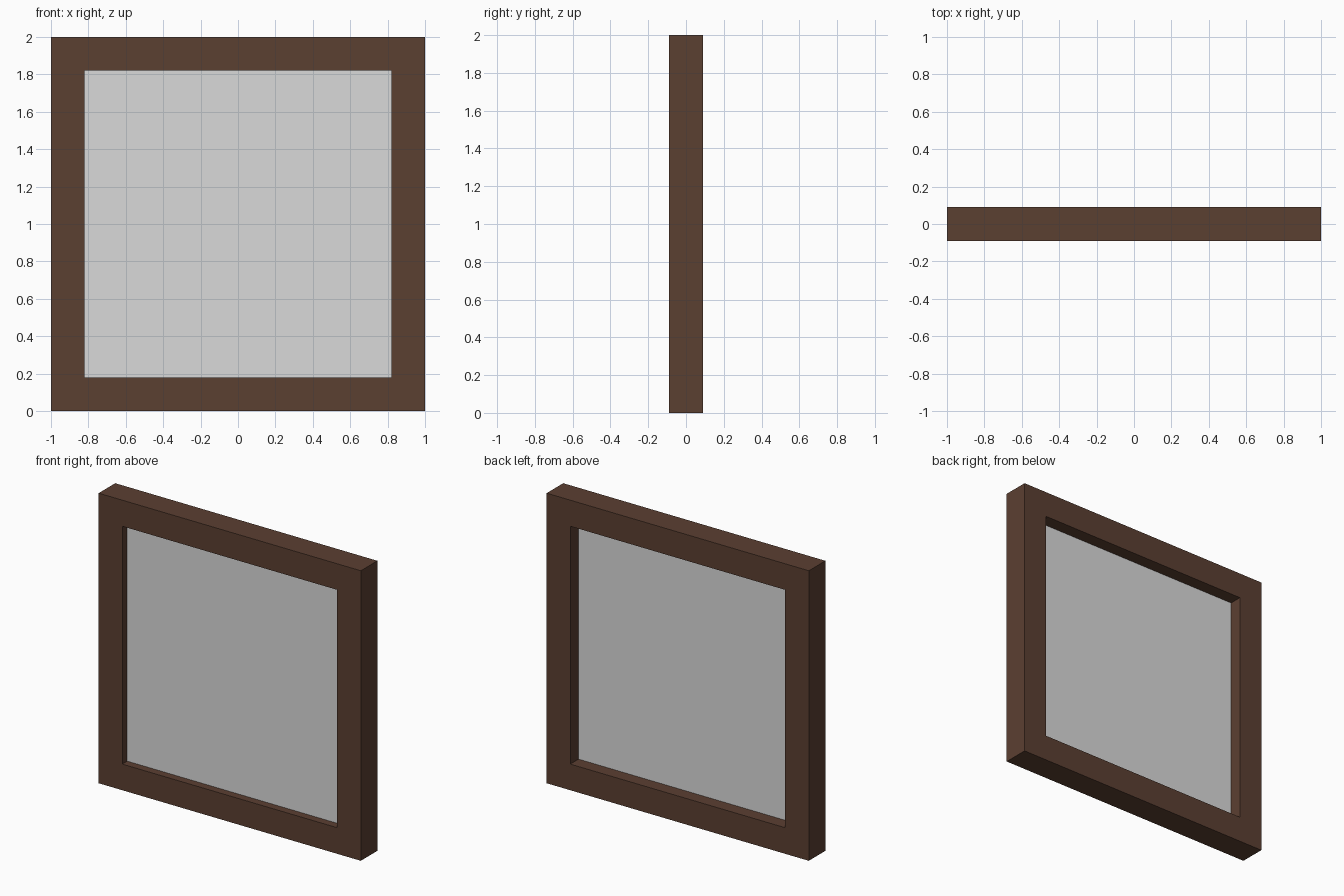
import bpy

# Remove the default cube
cube = bpy.data.objects.get("Cube")
if cube:
    bpy.data.objects.remove(cube, do_unlink=True)


def make_material(name, rgb):
    mat = bpy.data.materials.new(name)
    mat.use_nodes = True
    colour = (*rgb, 1.0)
    mat.diffuse_color = colour
    mat.node_tree.nodes["Principled BSDF"].inputs["Base Color"].default_value = colour
    return mat


def make_box(name, size, centre, mat):
    bpy.ops.mesh.primitive_cube_add(size=1, location=centre)
    obj = bpy.context.object
    obj.name = name
    obj.scale = size
    bpy.ops.object.transform_apply(location=False, rotation=False, scale=True)
    obj.data.materials.append(mat)
    return obj


wood = make_material("dark brown wood", (0.105, 0.050, 0.031))
glass = make_material("pale grey glass", (0.70, 0.70, 0.70))

SIZE, BORDER, DEPTH = 2.0, 0.18, 0.18
OPENING = SIZE - 2 * BORDER
MIDDLE = SIZE / 2

# Square frame: a slab with the opening cut through it
frame = make_box("window_frame", (SIZE, DEPTH, SIZE), (0, 0, MIDDLE), wood)
cutter = make_box("opening_cutter", (OPENING, 1, OPENING), (0, 0, MIDDLE), wood)
cutter.hide_render = True
cutter.hide_viewport = True
cut = frame.modifiers.new("opening", "BOOLEAN")
cut.operation = "DIFFERENCE"
cut.solver = "EXACT"
cut.object = cutter

# Pane, set nearer the front of the frame
make_box("glass_pane", (OPENING, 0.036, OPENING), (0, -0.018, MIDDLE), glass)
